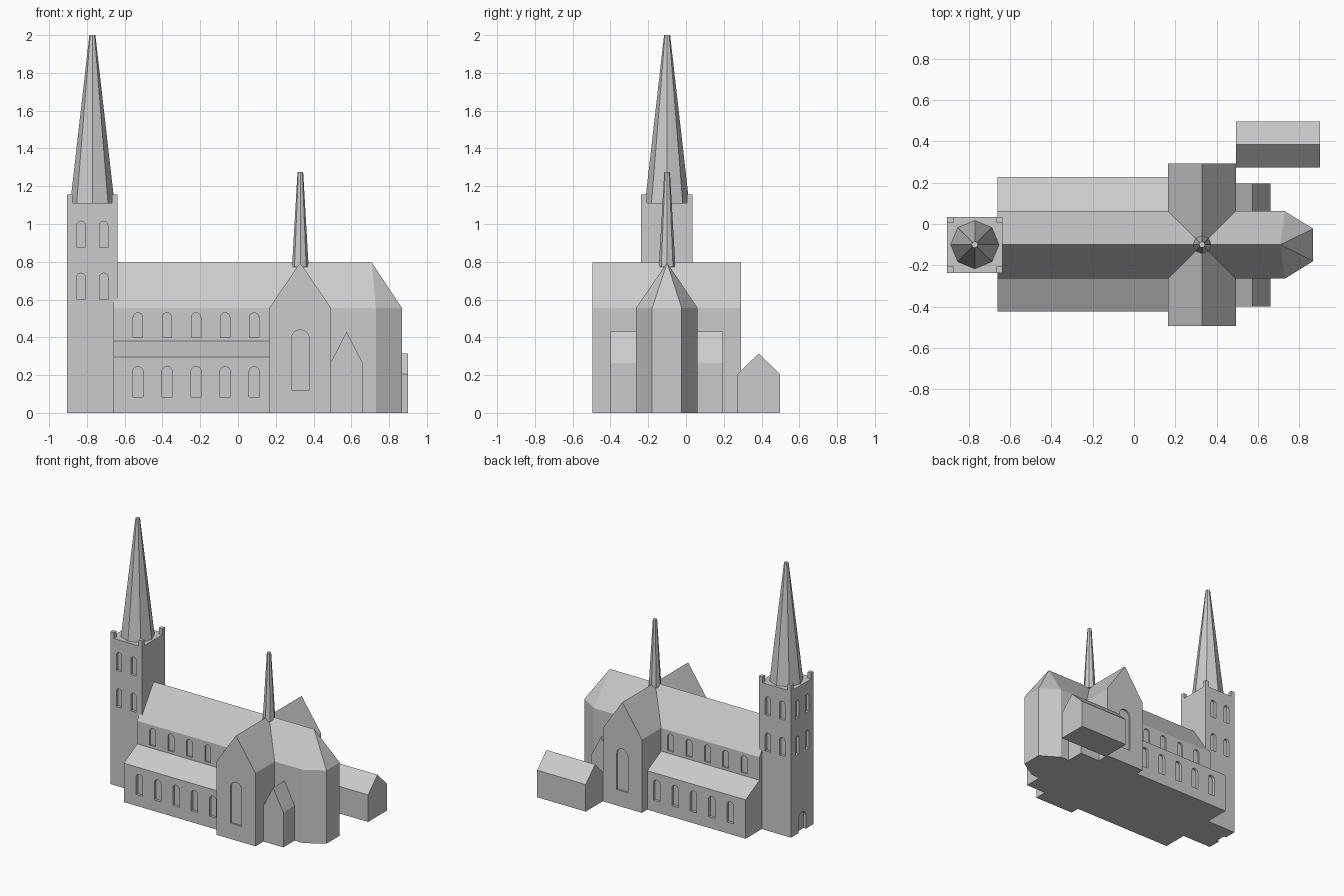
import bpy, bmesh, math

if "Cube" in bpy.data.objects:
    bpy.data.objects.remove(bpy.data.objects["Cube"])

stone = bpy.data.materials.new("grey_stone")
stone.diffuse_color = (0.6, 0.6, 0.6, 1)
stone.use_nodes = True
stone.node_tree.nodes["Principled BSDF"].inputs["Base Color"].default_value = stone.diffuse_color
YC = -0.10  # church centre line


def finish(bm, name):
    bmesh.ops.recalc_face_normals(bm, faces=bm.faces[:])
    me = bpy.data.meshes.new(name)
    bm.to_mesh(me)
    bm.free()
    me.materials.append(stone)
    ob = bpy.data.objects.new(name, me)
    bpy.context.collection.objects.link(ob)
    return ob


def add_prism(bm, profile, axis, a, b):
    """Extrude a (horizontal, z) profile along x or y from a to b."""
    def pt(u, z, t):
        return (t, u, z) if axis == 'x' else (u, t, z)
    r0 = [bm.verts.new(pt(u, z, a)) for u, z in profile]
    r1 = [bm.verts.new(pt(u, z, b)) for u, z in profile]
    n = len(profile)
    bm.faces.new(r0)
    bm.faces.new(r1[::-1])
    for i in range(n):
        j = (i + 1) % n
        bm.faces.new((r0[j], r0[i], r1[i], r1[j]))


def prism(name, profile, axis, a, b):
    bm = bmesh.new()
    add_prism(bm, profile, axis, a, b)
    return finish(bm, name)


def gable(u0, u1, eaves, ridge):
    return [(u0, 0), (u1, 0), (u1, eaves), ((u0 + u1) / 2, ridge), (u0, eaves)]


def arch(c, w, z0, z1):
    """Round-headed window outline."""
    r = w / 2
    pts = [(c - r, z0), (c + r, z0)]
    for i in range(9):
        t = math.pi * i / 8
        pts.append((c + r * math.cos(t), z1 - r + r * math.sin(t)))
    return pts


def cut(ob, openings):
    """Recess arched openings: (profile, axis, wall position, outward sign, depth)."""
    bm = bmesh.new()
    for prof, axis, wall, s, d in openings:
        add_prism(bm, prof, axis, wall - s * d, wall + s * 0.03)
    cutter = finish(bm, "window_cutter")
    cutter.hide_render = True
    mod = ob.modifiers.new("windows", 'BOOLEAN')
    mod.operation = 'DIFFERENCE'
    mod.solver = 'EXACT'
    mod.object = cutter
    bpy.context.view_layer.objects.active = ob
    bpy.ops.object.modifier_apply(modifier=mod.name)
    bpy.data.objects.remove(cutter)


def spire(name, x, z0, z1, r0, r1):
    bpy.ops.mesh.primitive_cone_add(vertices=8, radius1=r0, radius2=r1, depth=z1 - z0,
                                    location=(x, YC, (z0 + z1) / 2), rotation=(0, 0, 0))
    ob = bpy.context.object
    ob.name = name
    ob.data.materials.append(stone)


# Nave with polygonal apse and hipped end
bm = bmesh.new()
plan = [(-0.66, -0.265), (0.73, -0.265), (0.868, -0.18), (0.868, -0.023), (0.73, 0.062), (-0.66, 0.062)]
lo = [bm.verts.new((x, y, 0)) for x, y in plan]
hi = [bm.verts.new((x, y, 0.555)) for x, y in plan]
west = bm.verts.new((-0.66, YC, 0.795))
east = bm.verts.new((0.709, YC, 0.795))
bm.faces.new(lo[::-1])
for i in range(5):
    bm.faces.new((lo[i], lo[i + 1], hi[i + 1], hi[i]))
bm.faces.new((lo[5], lo[0], hi[0], west, hi[5]))
bm.faces.new((hi[0], hi[1], east, west))
bm.faces.new((hi[4], hi[5], west, east))
for i in (1, 2, 3):
    bm.faces.new((hi[i], hi[i + 1], east))
nave = finish(bm, "nave_and_apse")

# Clerestory windows
bays = [-0.53 + 0.154 * i for i in range(5)]
cut(nave, [(arch(x, 0.05, 0.40, 0.53), 'y', w, s, 0.012)
           for x in bays for w, s in ((-0.265, -1), (0.062, 1))])

# Side aisles with lean-to roofs
for name, inner, outer, s in (("front_aisle", -0.265, -0.425, -1), ("back_aisle", 0.062, 0.228, 1)):
    aisle = prism(name, [(inner, 0), (outer, 0), (outer, 0.295), (inner, 0.38)], 'x', -0.66, 0.17)
    cut(aisle, [(arch(x, 0.054, 0.085, 0.245), 'y', outer, s, 0.02) for x in bays])

# Transept with tall end windows
transept = prism("transept", gable(0.165, 0.493, 0.555, 0.795), 'y', -0.495, 0.292)
cut(transept, [(arch(0.33, 0.095, 0.12, 0.44), 'y', w, s, 0.012) for w, s in ((-0.495, -1), (0.292, 1))])

# Side chapels
prism("side_chapels", gable(0.49, 0.66, 0.265, 0.43), 'y', -0.40, 0.197)

# Detached outbuilding
prism("outbuilding", gable(0.273, 0.497, 0.205, 0.315), 'x', 0.493, 0.90)

# West tower with belfry windows and door
tower = prism("tower", [(-0.905, 0), (-0.637, 0), (-0.637, 1.11), (-0.905, 1.11)], 'y', -0.237, 0.035)
holes = [(arch(YC, 0.085, 0.0, 0.145), 'x', -0.905, -1, 0.02)]
for z in (0.60, 0.875):
    for d in (-0.06, 0.06):
        holes.append((arch(-0.771 + d, 0.044, z, z + 0.14), 'y', -0.237, -1, 0.02))
        holes.append((arch(-0.771 + d, 0.044, z, z + 0.14), 'y', 0.035, 1, 0.02))
        holes.append((arch(YC + d, 0.044, z, z + 0.14), 'x', -0.905, -1, 0.02))
cut(tower, holes)

# Corner pinnacles of the tower
bm = bmesh.new()
for x in (-0.905, -0.667):
    for y in (-0.237, 0.005):
        add_prism(bm, [(x, 1.11), (x + 0.03, 1.11), (x + 0.03, 1.155), (x, 1.155)], 'y', y, y + 0.03)
finish(bm, "tower_pinnacles")

# Spires
spire("tower_spire", -0.771, 1.11, 2.0, 0.117, 0.016)
spire("crossing_spire", 0.33, 0.772, 1.275, 0.044, 0.015)
